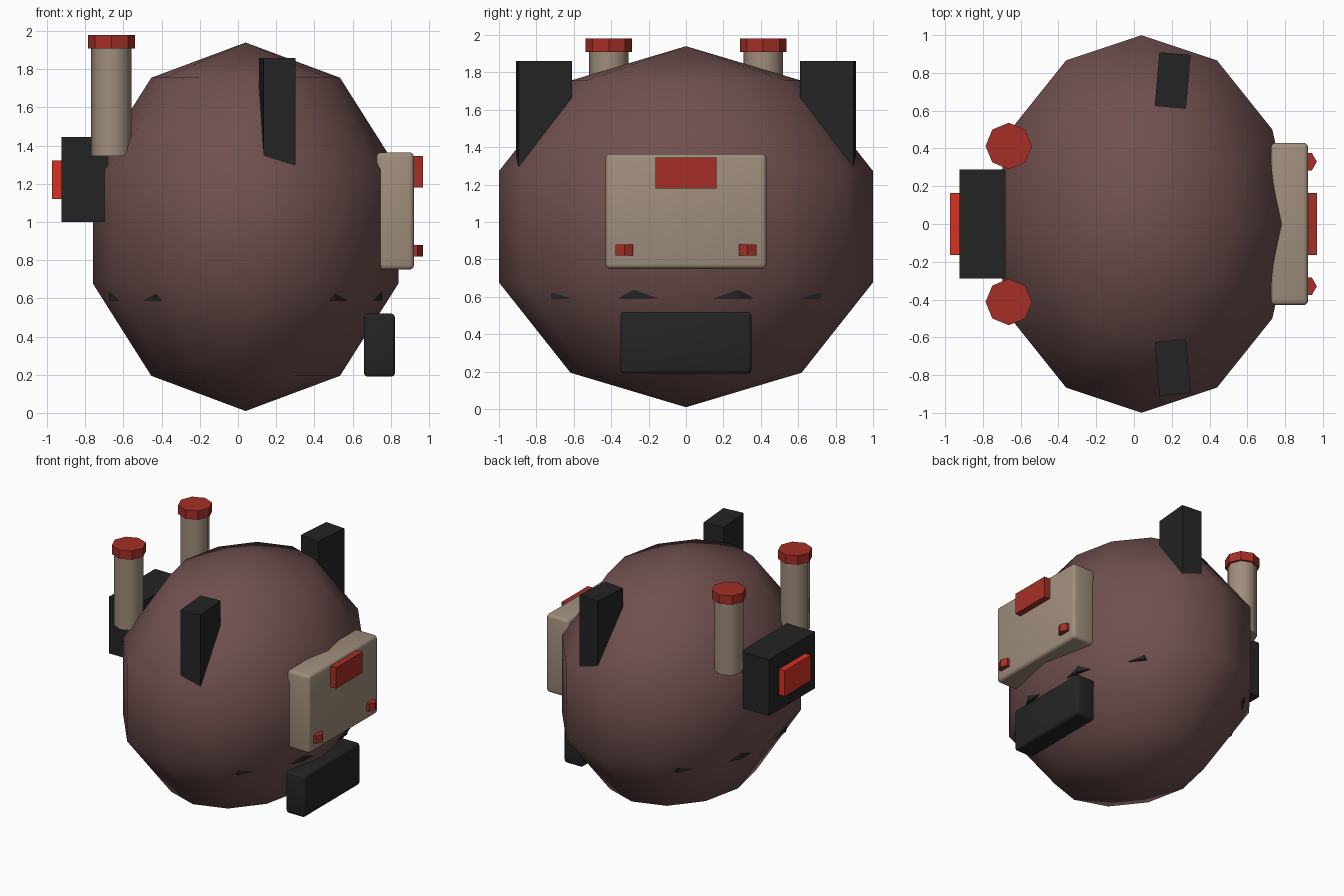
import bpy, bmesh, math
from mathutils import Matrix, Vector

if "Cube" in bpy.data.objects:
    bpy.data.objects.remove(bpy.data.objects["Cube"], do_unlink=True)


def material(name, rgb):
    linear = [((c / 255 + 0.055) / 1.055) ** 2.4 for c in rgb] + [1]
    m = bpy.data.materials.new(name)
    m.use_nodes = True
    m.diffuse_color = linear
    m.node_tree.nodes["Principled BSDF"].inputs["Base Color"].default_value = linear
    return m


BROWN = material("dull brown", (112, 80, 79))
BEIGE = material("beige", (160, 142, 124))
BLACK = material("black", (36, 36, 36))
DARK_RED = material("dark red", (165, 47, 38))
RED = material("bright red", (215, 48, 36))


def finish(name, bm, mat, smooth=None):
    mesh = bpy.data.meshes.new(name)
    bmesh.ops.recalc_face_normals(bm, faces=bm.faces)
    bm.to_mesh(mesh)
    bm.free()
    mesh.materials.append(mat)
    obj = bpy.data.objects.new(name, mesh)
    bpy.context.collection.objects.link(obj)
    if smooth:
        bpy.ops.object.select_all(action='DESELECT')
        obj.select_set(True)
        bpy.context.view_layer.objects.active = obj
        bpy.ops.object.shade_smooth_by_angle(angle=math.radians(smooth))
    return obj


def box(name, x, y, z, mat, turn=0, bevel=0):
    """Box from (min, max) ranges, turned about its own vertical axis."""
    ranges = (x, y, z)
    centre = Vector([(a + b) / 2 for a, b in ranges])
    size = [b - a for a, b in ranges]
    bm = bmesh.new()
    bmesh.ops.create_cube(bm, size=1)
    bmesh.ops.scale(bm, vec=size, verts=bm.verts)
    if bevel:
        bmesh.ops.bevel(bm, geom=bm.edges[:], offset=bevel, segments=3,
                        profile=0.5, affect='EDGES')
    bm.transform(Matrix.Translation(centre) @ Matrix.Rotation(math.radians(turn), 4, 'Z'))
    return finish(name, bm, mat, 40 if bevel else None)


def prism(name, x, y, z, radius, sides, mat, turn=0, smooth=None):
    bm = bmesh.new()
    bmesh.ops.create_cone(bm, cap_ends=True, segments=sides, radius1=radius,
                          radius2=radius, depth=z[1] - z[0])
    bm.transform(Matrix.Translation((x, y, sum(z) / 2)) @ Matrix.Rotation(math.radians(turn), 4, 'Z'))
    return finish(name, bm, mat, smooth)


# Rounded body
bm = bmesh.new()
bmesh.ops.create_uvsphere(bm, u_segments=12, v_segments=5, radius=1)
bm.transform(Matrix.Translation((0.04, 0, 0.975)) @ Matrix.Diagonal((0.841, 1.051, 0.965, 1)))
finish("body", bm, BROWN, 80)

# Inner core whose lower corners poke through the body
bm = bmesh.new()
corner = [(0.715, 0.28), (0.47, 0.72)]
ring = corner + [(-x, y) for x, y in reversed(corner)]
ring += [(-x, -y) for x, y in ring]
base = bm.faces.new([bm.verts.new((x + 0.04, y, 0.59)) for x, y in ring])
top = bmesh.ops.extrude_face_region(bm, geom=[base], use_keep_orig=True)
bmesh.ops.translate(bm, vec=(0, 0, 0.4),
                    verts=[v for v in top["geom"] if isinstance(v, bmesh.types.BMVert)])
finish("inner_core", bm, BLACK)

# Panel and bumper
box("panel", (0.725, 0.922), (-0.43, 0.43), (0.75, 1.365), BEIGE, bevel=0.025)
box("panel_plate", (0.88, 0.97), (-0.163, 0.163), (1.18, 1.345), DARK_RED)
box("bumper", (0.66, 0.822), (-0.35, 0.35), (0.19, 0.52), BLACK, bevel=0.02)

# Rear pack
box("pack", (-0.925, -0.68), (-0.288, 0.288), (1.0, 1.445), BLACK)
box("pack_plate", (-0.975, -0.9), (-0.163, 0.163), (1.12, 1.322), RED)

# Paired parts
for side, s in (("left", 1), ("right", -1)):
    y = 0.76 * s
    box(side + "_fin", (0.122, 0.288), (y - 0.143, y + 0.143), (1.25, 1.86), BLACK, turn=-5 * s)
    prism(side + "_stack", -0.663, 0.413 * s, (1.345, 1.93), 0.106, 8, BEIGE, smooth=50)
    prism(side + "_stack_cap", -0.663, 0.413 * s, (1.91, 1.98), 0.123, 8, DARK_RED)
    prism(side + "_button", 0.915, 0.33 * s, (0.82, 0.88), 0.053, 6, DARK_RED, turn=30)
